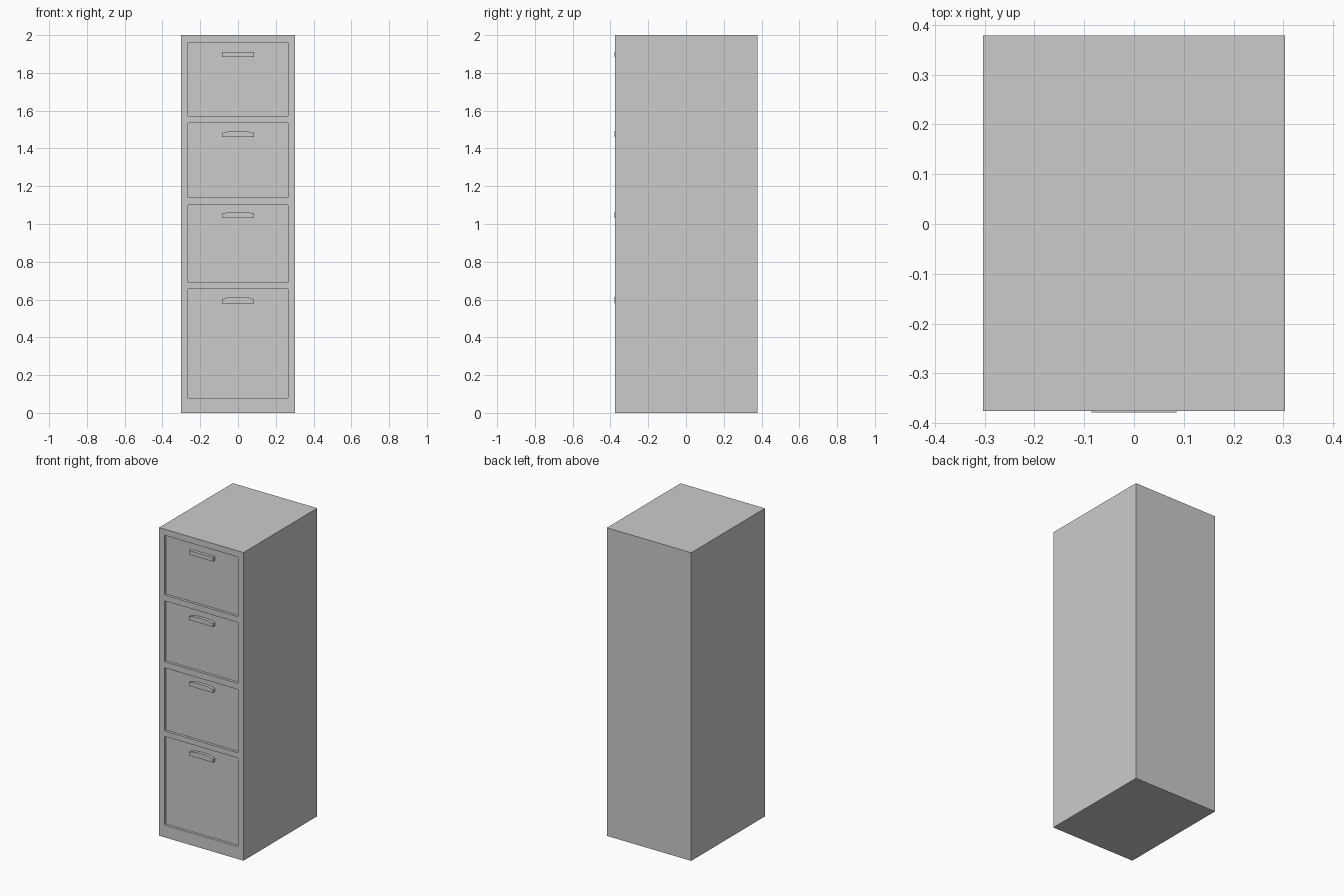
import bpy, bmesh

if "Cube" in bpy.data.objects:
    bpy.data.objects.remove(bpy.data.objects["Cube"])

W, BACK, FRONT, H = 0.303, 0.379, -0.376, 2.0
PANEL_X, RECESS = 0.265, 0.017
# (panel bottom, panel top, handle bottom, handle side height, handle crown height)
DRAWERS = [
    (0.08, 0.655, 0.580, 0.022, 0.034),
    (0.69, 1.10, 1.032, 0.022, 0.032),
    (1.14, 1.535, 1.460, 0.022, 0.032),
    (1.573, 1.96, 1.884, 0.026, 0.027),
]


def prism(name, profile, y0, y1):
    """Extrude an x-z outline from y0 to y1."""
    bm = bmesh.new()
    face = bm.faces.new([bm.verts.new((x, y0, z)) for x, z in profile])
    ext = bmesh.ops.extrude_face_region(bm, geom=[face])
    verts = [g for g in ext["geom"] if isinstance(g, bmesh.types.BMVert)]
    bmesh.ops.translate(bm, verts=verts, vec=(0, y1 - y0, 0))
    bmesh.ops.recalc_face_normals(bm, faces=bm.faces[:])
    mesh = bpy.data.meshes.new(name)
    bm.to_mesh(mesh)
    bm.free()
    obj = bpy.data.objects.new(name, mesh)
    bpy.context.collection.objects.link(obj)
    return obj


def rect(x, z0, z1):
    return [(-x, z0), (x, z0), (x, z1), (-x, z1)]


# cabinet body
body = prism("cabinet_body", rect(W, 0, H), FRONT, BACK)

for i, (z0, z1, hz, side, crown) in enumerate(DRAWERS, 1):
    # recessed drawer front
    cutter = prism(f"drawer_recess_{i}", rect(PANEL_X, z0, z1), FRONT - 0.05, FRONT + RECESS)
    cutter.hide_render = True
    cutter.hide_set(True)
    cut = body.modifiers.new(f"recess_{i}", "BOOLEAN")
    cut.operation, cut.solver, cut.object = "DIFFERENCE", "EXACT", cutter

    # arched handle
    arch = [(0.085, side), (0.055, side + (crown - side) * 0.75), (0.02, crown)]
    outline = [(-0.085, hz), (0.085, hz)]
    outline += [(x, hz + h) for x, h in arch] + [(-x, hz + h) for x, h in reversed(arch)]
    prism(f"drawer_handle_{i}", outline, -0.379, FRONT + RECESS + 0.002)
